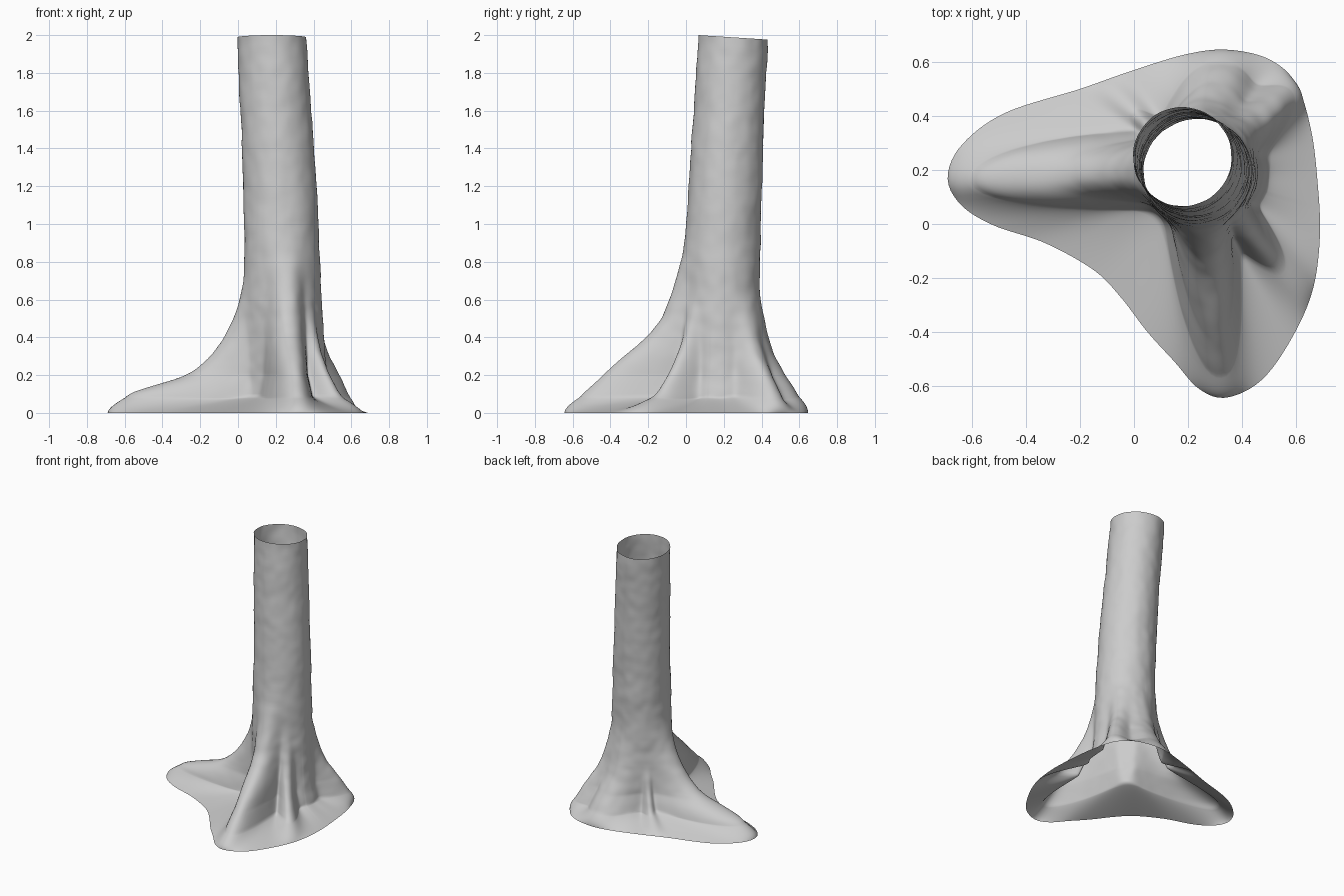
import bpy, bmesh, math
from mathutils import Vector, noise

if "Cube" in bpy.data.objects:
    bpy.data.objects.remove(bpy.data.objects["Cube"])

SIDES, TRUNK_TOP, SKIRT_TOP = 256, 2.0, 0.08


def lerp_table(table, x):
    # piecewise-linear lookup, clamped at both ends
    if x <= table[0][0]:
        return table[0][1]
    for (a, va), (b, vb) in zip(table, table[1:]):
        if x <= b:
            return va + (vb - va) * (x - a) / max(b - a, 1e-9)
    return table[-1][1]


def soft(table, x, s=0.04):
    # rounded-off lookup
    s = min(s, x)
    return sum(lerp_table(table, x + s * k) for k in (-1, -.5, 0, .5, 1)) / 5


# Trunk centre line and radius by height
CX = [(0, .23), (.6, .236), (.8, .236), (1.2, .222), (1.6, .2), (2, .178)]
CY = [(0, .19), (.8, .19), (1.2, .207), (1.6, .228), (2, .25)]
RAD = [(0, .205), (.5, .202), (.8, .2), (1.2, .194), (1.6, .187), (2, .183)]

# Roots: direction, half width on clockwise / anticlockwise side, reach by height
ROOTS = [
    (182, .14, .11, [(0, .91), (.05, .86), (.1, .81), (.13, .75), (.16, .61), (.2, .5),
                     (.25, .43), (.3, .38), (.4, .305), (.5, .255), (.6, .22), (.8, .16), (1.1, .05)]),
    (-83, .12, .11, [(0, .835), (.1, .74), (.2, .63), (.25, .58), (.3, .52), (.4, .4),
                     (.5, .32), (.6, .28), (.8, .21), (1.2, .05)]),
    (-49, .07, .08, [(0, .57), (.05, .52), (.1, .45), (.2, .37), (.3, .31), (.4, .26),
                     (.6, .19), (.9, .05)]),
    (-5, .19, .19, [(0, .28), (.1, .26), (.2, .24), (.3, .225), (.4, .21), (.6, .18), (.9, .05)]),
    (40, .1, .11, [(0, .51), (.1, .45), (.2, .385), (.3, .31), (.4, .26), (.6, .19), (.9, .05)]),
    (74, .17, .16, [(0, .47), (.1, .41), (.2, .35), (.3, .285), (.4, .245), (.6, .19), (.9, .05)]),
    (136, .05, .05, [(0, .42), (.1, .3), (.2, .25), (.35, .2), (.6, .05)]),
]

# Ground outline of the root skirt, seen from above
OUTLINE = [(-.69, .17), (-.64, .29), (-.48, .41), (-.2, .5), (0, .57), (.2, .63), (.35, .645),
           (.5, .61), (.6, .52), (.655, .35), (.68, .15), (.688, -.05), (.66, -.25), (.58, -.43),
           (.47, -.58), (.34, -.643), (.24, -.61), (.15, -.51), (.05, -.4), (-.05, -.27),
           (-.15, -.17), (-.33, -.07), (-.52, -.005), (-.64, .07)]


def outline_polar():
    # smooth closed curve through the outline, as (angle, radius) around the base centre
    pts, n, c = [Vector(p) for p in OUTLINE], len(OUTLINE), Vector((CX[0][1], CY[0][1]))
    polar = []
    for i in range(n):
        p0, p1, p2, p3 = (pts[(i + k) % n] for k in (-1, 0, 1, 2))
        for j in range(10):
            t = j / 10
            p = .5 * (2 * p1 + (p2 - p0) * t + (2 * p0 - 5 * p1 + 4 * p2 - p3) * t * t
                      + (3 * p1 - p0 - 3 * p2 + p3) * t ** 3) - c
            polar.append((math.atan2(p.y, p.x) % math.tau, p.length))
    polar.sort()
    a, b = polar[0], polar[-1]
    return [(b[0] - math.tau, b[1])] + polar + [(a[0] + math.tau, a[1])]


def slice_radius(theta, trunk_r, reaches, z):
    # soft union of the round trunk and the root lobes at one height
    k = 11
    spread = 1 + .35 * max(0, 1 - z / .2)
    total = trunk_r ** k
    for (deg, wr, wl, _), reach in zip(ROOTS, reaches):
        d = (theta - math.radians(deg) + math.pi) % math.tau - math.pi
        if abs(d) < math.pi / 2:
            w = min((wl if d > 0 else wr) * spread, reach * .65)
            total += ((math.cos(d) / reach) ** 2.2 + (abs(math.sin(d)) / w) ** 2.2) ** (-k / 2.2)
    return total ** (1 / k)


# Ring heights: dense in the skirt, then roots, then trunk
levels = [SKIRT_TOP * (i / 22) for i in range(22)]
levels += [SKIRT_TOP + (.6 - SKIRT_TOP) * (i / 48) for i in range(48)]
levels += [.6 + (TRUNK_TOP - .6) * i / 60 for i in range(61)]

angles = [math.tau * i / SIDES for i in range(SIDES)]
polar = outline_polar()
edge = [lerp_table(polar, a) for a in angles]

bm = bmesh.new()
rings = []
for z in levels:
    cx, cy, tr = soft(CX, z, .1), soft(CY, z, .1), soft(RAD, z, .1)
    reaches = [soft(r[3], z, .03) for r in ROOTS]
    ring = []
    for a, e in zip(angles, edge):
        r = slice_radius(a, tr, reaches, z)
        ca, sa = math.cos(a), math.sin(a)
        # Bark lumps
        p = Vector((cx + r * ca, cy + r * sa, z))
        fade = min(1, z / .1)
        r += fade * (.005 * noise.noise(p * 5) + .003 * noise.noise(p * 15))
        # Skirt spreading out to the ground outline, uneven in height
        floor = SKIRT_TOP * (1 + .3 * noise.noise(Vector((ca * 2, sa * 2, 3))))
        if z < floor:
            r += (e - r) * (1 - z / floor) ** 1.3
        # Slanted cut at the top
        y = cy + r * sa
        zz = z - max(0, z - 1.7) / .3 * .065 * max(0, y - .065)
        ring.append(bm.verts.new((cx + r * ca, y, zz)))
    rings.append(ring)

for lo, hi in zip(rings, rings[1:]):
    for i in range(SIDES):
        j = (i + 1) % SIDES
        bm.faces.new((lo[i], lo[j], hi[j], hi[i])).smooth = True

# Open-ended trunk shell with its roots
mesh = bpy.data.meshes.new("tree_trunk")
bm.to_mesh(mesh)
bm.free()
trunk = bpy.data.objects.new("tree_trunk", mesh)
bpy.context.collection.objects.link(trunk)
